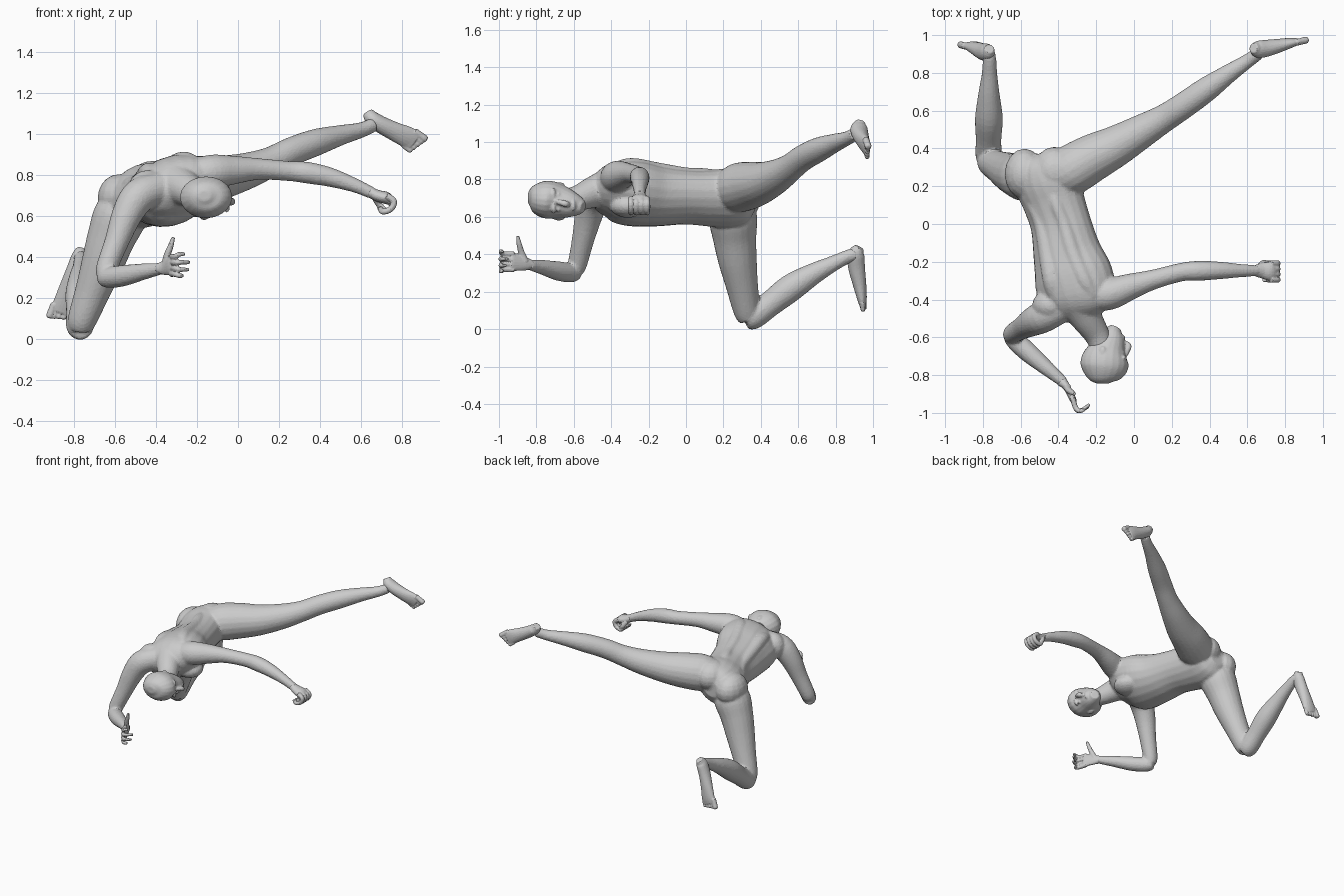
import bpy, bmesh, math
from mathutils import Vector, Matrix

SIDES, STEPS = 20, 4


def catmull(pts):
    """Smooth a list of (x, y, z, half width, half depth) rings."""
    p = [Vector(q) for q in pts]
    p = [2 * p[0] - p[1]] + p + [2 * p[-1] - p[-2]]
    out = []
    for a, b, c, d in zip(p, p[1:], p[2:], p[3:]):
        for k in range(STEPS):
            t = k / STEPS
            out.append(0.5 * (2 * b + (c - a) * t + (2 * a - 5 * b + 4 * c - d) * t * t
                              + (3 * b - a - 3 * c + d) * t ** 3))
    return out + [p[-2]]


def sweep(bm, pts, up=(0, 0, 1), up_end=None):
    """Closed elliptical tube through the rings; returns the last side axis."""
    pts = [q if len(q) == 5 else (*q, q[3]) for q in pts]
    rings = catmull(pts)
    n, loops = len(rings), []
    for i, r in enumerate(rings):
        d = (rings[min(i + 1, n - 1)] - rings[max(i - 1, 0)])[:3]
        d = Vector(d).normalized()
        u = Vector(up).lerp(Vector(up_end or up), i / (n - 1))
        side = d.cross(u).normalized()
        u = side.cross(d)
        c, ra, rb = Vector(r[:3]), max(r[3], 0.004), max(r[4], 0.004)
        loops.append([bm.verts.new(c + side * ra * math.cos(a) + u * rb * math.sin(a))
                      for a in (2 * math.pi * k / SIDES for k in range(SIDES))])
    for A, B in zip(loops, loops[1:]):
        for k in range(SIDES):
            j = (k + 1) % SIDES
            bm.faces.new((A[k], A[j], B[j], B[k]))
    bm.faces.new(loops[0][::-1])
    bm.faces.new(loops[-1])
    return side


def ball(bm, c, s):
    s = s if isinstance(s, tuple) else (s, s, s)
    bmesh.ops.create_uvsphere(bm, u_segments=16, v_segments=10, radius=1,
                              matrix=Matrix.Translation(c) @ Matrix.Diagonal((*s, 1)))


def finish(bm, name, voxel, smooth, ratio):
    """Fuse overlapping volumes into one faceted skin."""
    bmesh.ops.recalc_face_normals(bm, faces=bm.faces[:])
    me = bpy.data.meshes.new(name)
    bm.to_mesh(me)
    bm.free()
    ob = bpy.data.objects.new(name, me)
    bpy.context.collection.objects.link(ob)
    m = ob.modifiers.new("fuse", 'REMESH')
    m.mode, m.voxel_size = 'VOXEL', voxel
    m = ob.modifiers.new("soften", 'SMOOTH')
    m.factor, m.iterations = 0.5, smooth
    m = ob.modifiers.new("facets", 'DECIMATE')
    m.ratio = ratio


def foot(name, pts, big):
    """Foot from heel to toes; big = +1 or -1 picks the big-toe side."""
    bm = bmesh.new()
    side = sweep(bm, pts, up=(0, -1, 0)) * big
    end = Vector(pts[-1][:3])
    d = (end - Vector(pts[-2][:3])).normalized()
    for k in range(5):
        base = end + side * (k - 2) * 0.022
        tip = base + d * (0.012 + 0.006 * k)
        r = 0.018 if k == 4 else 0.013
        sweep(bm, [(*(base - d * 0.03), r), (*base, r), (*tip, r), (*(tip + d * 0.01), r * 0.5)], up=(0, -1, 0))
    finish(bm, name, 0.005, 2, 0.2)


# torso, pelvis to neck
body = bmesh.new()
sweep(body, [(-.47, .37, .70, .07, .06), (-.47, .32, .70, .15, .13), (-.46, .23, .70, .184, .15),
             (-.425, .12, .70, .172, .142), (-.388, 0, .705, .168, .138), (-.355, -.15, .71, .188, .155),
             (-.32, -.28, .725, .218, .165), (-.30, -.38, .74, .212, .148),
             (-.285, -.46, .735, .17, .105), (-.275, -.51, .73, .07, .05)],
      up=(-.61, 0, .79), up_end=(-.34, 0, .94))
# neck
sweep(body, [(-.29, -.42, .75, .11), (-.25, -.50, .73, .085), (-.20, -.58, .70, .068), (-.17, -.65, .69, .06)])
# long back muscles either side of the spine
sweep(body, [(-.436, .2, .82, .025), (-.41, .1, .825, .036), (-.37, 0, .825, .04), (-.325, -.15, .845, .046),
             (-.265, -.29, .868, .048), (-.21, -.38, .865, .03)])
sweep(body, [(-.556, .2, .735, .025), (-.53, .1, .75, .036), (-.49, 0, .762, .04), (-.46, -.15, .785, .046),
             (-.435, -.30, .813, .048), (-.42, -.41, .79, .03)])
# buttocks, right shoulder mass and chest muscles
for c, s in [((-.58, .265, .69), (.105, .135, .115)), ((-.42, .28, .76), (.115, .13, .11)),
             ((-.44, -.43, .725), (.1, .085, .1)),
             ((-.20, -.31, .66), (.1, .1, .065)), ((-.36, -.34, .635), (.1, .1, .075))]:
    ball(body, c, s)

# left arm, reaching out to the side
sweep(body, [(-.24, -.38, .79, .08), (-.13, -.37, .815, .085), (-.02, -.332, .825, .07),
             (.10, -.295, .83, .053), (.25, -.255, .82, .049), (.34, -.248, .812, .053),
             (.45, -.246, .79, .047), (.57, -.247, .75, .035), (.66, -.247, .71, .029)])
# right arm, bent at the elbow
sweep(body, [(-.38, -.44, .74, .08), (-.48, -.49, .70, .085), (-.54, -.52, .61, .075),
             (-.59, -.55, .48, .06), (-.64, -.58, .35, .052), (-.645, -.595, .31, .045)], up=(0, 1, 0))
sweep(body, [(-.66, -.575, .30, .035), (-.635, -.61, .30, .05), (-.56, -.68, .31, .052),
             (-.46, -.765, .33, .04), (-.37, -.84, .345, .028)])

# left leg, kicked back and out
sweep(body, [(-.43, .22, .73, .10), (-.34, .28, .755, .132), (-.22, .35, .77, .126),
             (-.10, .41, .785, .11), (.04, .49, .82, .09), (.16, .56, .865, .074),
             (.26, .625, .915, .07), (.38, .71, .96, .066), (.50, .795, .995, .05),
             (.60, .862, 1.02, .038), (.66, .905, 1.045, .035)])
# right leg, kneeling
sweep(body, [(-.53, .24, .68, .10), (-.575, .25, .60, .13), (-.62, .26, .49, .117),
             (-.66, .275, .37, .104), (-.71, .30, .23, .086), (-.758, .325, .10, .072),
             (-.765, .345, .062, .062)], up=(0, 1, 0))
sweep(body, [(-.765, .32, .055, .055), (-.77, .36, .068, .069), (-.77, .45, .135, .068),
             (-.768, .56, .22, .074), (-.768, .68, .295, .058), (-.765, .79, .352, .042),
             (-.765, .87, .39, .036), (-.77, .91, .40, .035)])
finish(body, "body", 0.009, 6, 0.3)

# feet
foot("right_foot", [(-.765, .928, .437, .026, .026), (-.775, .91, .40, .038, .045), (-.80, .912, .33, .04, .045),
                    (-.83, .928, .24, .046, .036), (-.85, .94, .17, .053, .027), (-.865, .945, .13, .053, .018)], 1)
foot("left_foot", [(.632, .932, 1.107, .026, .026), (.655, .925, 1.075, .038, .045), (.70, .93, 1.045, .042, .045),
                   (.77, .945, 1.01, .047, .036), (.825, .959, .985, .053, .027), (.857, .967, .962, .053, .018)], -1)

# head, lying sideways with the face toward +x
head = bmesh.new()
sweep(head, [(-.095, -.548, .652, .03, .03), (-.108, -.575, .658, .052, .052), (-.12, -.62, .668, .073, .076),
             (-.14, -.67, .68, .09, .102), (-.153, -.72, .69, .101, .126), (-.158, -.77, .695, .097, .122),
             (-.163, -.82, .70, .068, .085), (-.163, -.845, .70, .025, .03)], up=(1, 0, 0))
sweep(head, [(-.045, -.695, .682, .012), (-.036, -.67, .677, .015), (-.03, -.645, .67, .018),
             (-.05, -.63, .667, .014)], up=(0, 0, 1))
ball(head, (-.058, -.603, .662), (.012, .014, .03))
for s in (-1, 1):
    ball(head, (-.054, -.708, .686 + s * .036), (.016, .012, .034))
    ball(head, (-.062, -.682, .68 + s * .036), (.012, .011, .017))
    ball(head, (-.165, -.68, .683 + s * .088), (.02, .034, .014))
finish(head, "head", 0.006, 5, 0.3)

# left hand, a loose fist
fist = bmesh.new()
sweep(fist, [(.64, -.247, .72, .03, .026), (.68, -.247, .70, .042, .028), (.72, -.25, .69, .05, .03),
             (.745, -.25, .675, .045, .024)])
for k in range(4):
    y = -.295 + .029 * k
    sweep(fist, [(.725, y, .70, .016), (.76, y, .672, .016), (.745, y, .635, .015),
                 (.705, y, .622, .014), (.69, y, .645, .013)], up=(0, 1, 0))
sweep(fist, [(.67, -.22, .69, .018), (.69, -.205, .655, .016), (.715, -.215, .63, .013)], up=(1, 0, 0))
finish(fist, "left_hand", 0.005, 2, 0.3)

# right hand, open with the thumb up
hand = bmesh.new()
sweep(hand, [(-.385, -.83, .345, .03, .026), (-.355, -.865, .35, .02, .038), (-.325, -.925, .36, .018, .05),
             (-.315, -.94, .362, .014, .045)])
for z0, z1, x1, y1 in ((.318, .31, -.27, -.975), (.346, .34, -.24, -.965),
                       (.374, .375, -.235, -.955), (.402, .415, -.26, -.98)):
    sweep(hand, [(-.325, -.92, z0, .014), (-.308, -.975, z0, .014), (-.285, -.99, z1, .012),
                 (x1, y1, z1, .009)])
sweep(hand, [(-.355, -.86, .36, .02), (-.345, -.88, .41, .017), (-.328, -.892, .455, .014),
             (-.315, -.90, .498, .009)], up=(0, 1, 0))
finish(hand, "right_hand", 0.005, 2, 0.3)
